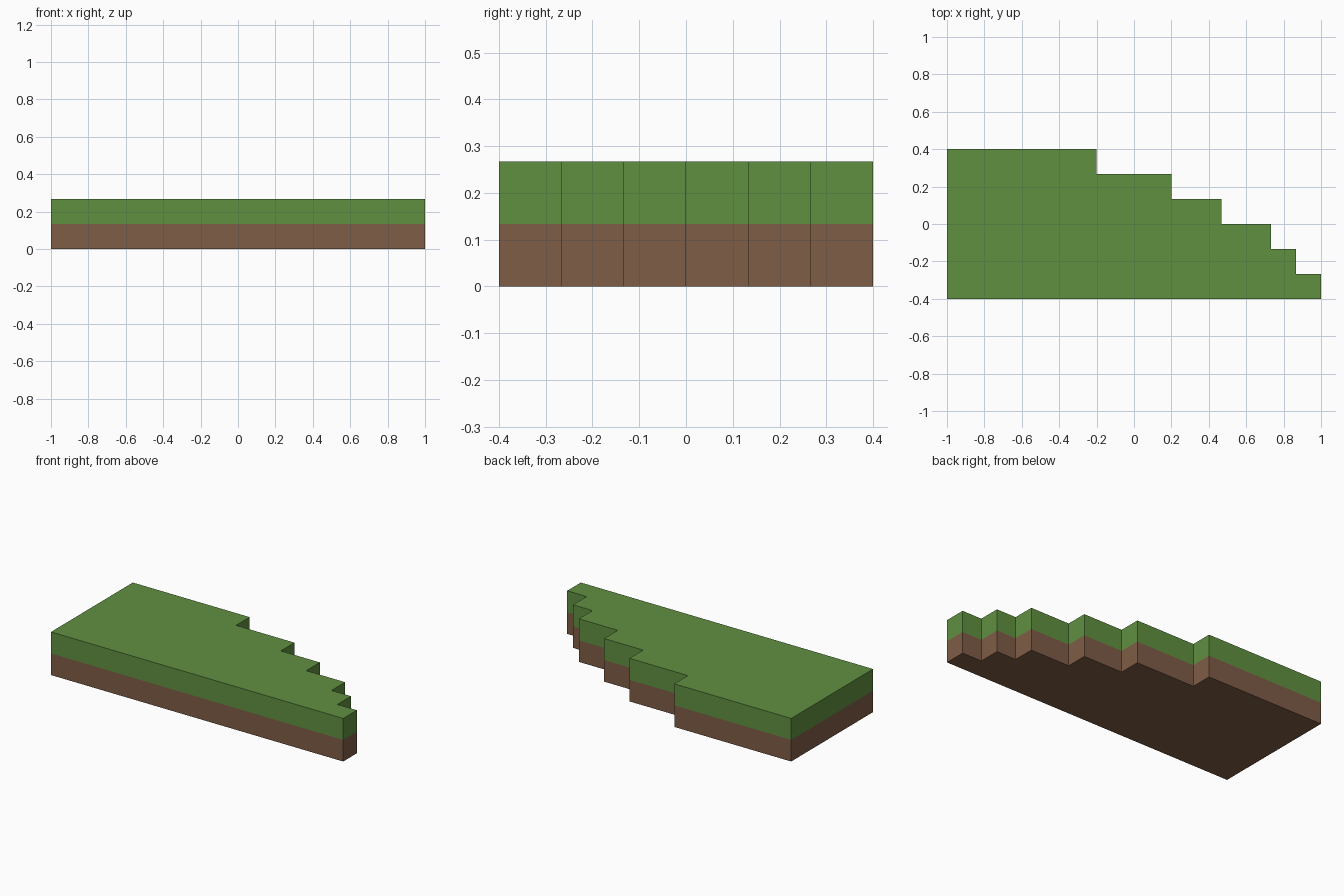
import bpy
import bmesh

cube = bpy.data.objects.get("Cube")
if cube:
    bpy.data.objects.remove(cube, do_unlink=True)

CELL = 2 / 15                        # one terrain block
ROW_LENGTHS = [15, 14, 13, 11, 9, 6]  # blocks per row, front to back


def make_material(name, rgb):
    mat = bpy.data.materials.new(name)
    mat.use_nodes = True
    colour = (*rgb, 1)
    mat.diffuse_color = colour
    bsdf = mat.node_tree.nodes["Principled BSDF"]
    bsdf.inputs["Base Color"].default_value = colour
    bsdf.inputs["Roughness"].default_value = 0.9
    return mat


grass = make_material("grass_green", (0.12, 0.28, 0.053))
soil = make_material("soil_brown", (0.209, 0.109, 0.061))

# Stepped outline, counter-clockwise from the front left corner of the plan
outline = [(0, 0)]
for row, length in enumerate(ROW_LENGTHS):
    outline += [(length, row), (length, row + 1)]
outline.append((0, len(ROW_LENGTHS)))

# Stack of outline rings joined by walls: soil below, grass above
bm = bmesh.new()
rings = [[bm.verts.new(((x - 7.5) * CELL, (y - 3) * CELL, level * CELL))
          for x, y in outline] for level in range(3)]
count = len(outline)
for level in range(2):
    low, high = rings[level], rings[level + 1]
    for i in range(count):
        j = (i + 1) % count
        wall = bm.faces.new((low[i], low[j], high[j], high[i]))
        wall.material_index = level

# Soil underside and grass top
bm.faces.new(rings[0][::-1]).material_index = 0
bm.faces.new(rings[2]).material_index = 1

mesh = bpy.data.meshes.new("stepped_ground")
bm.to_mesh(mesh)
bm.free()
mesh.materials.append(soil)
mesh.materials.append(grass)
ground = bpy.data.objects.new("stepped_ground", mesh)
bpy.context.collection.objects.link(ground)
